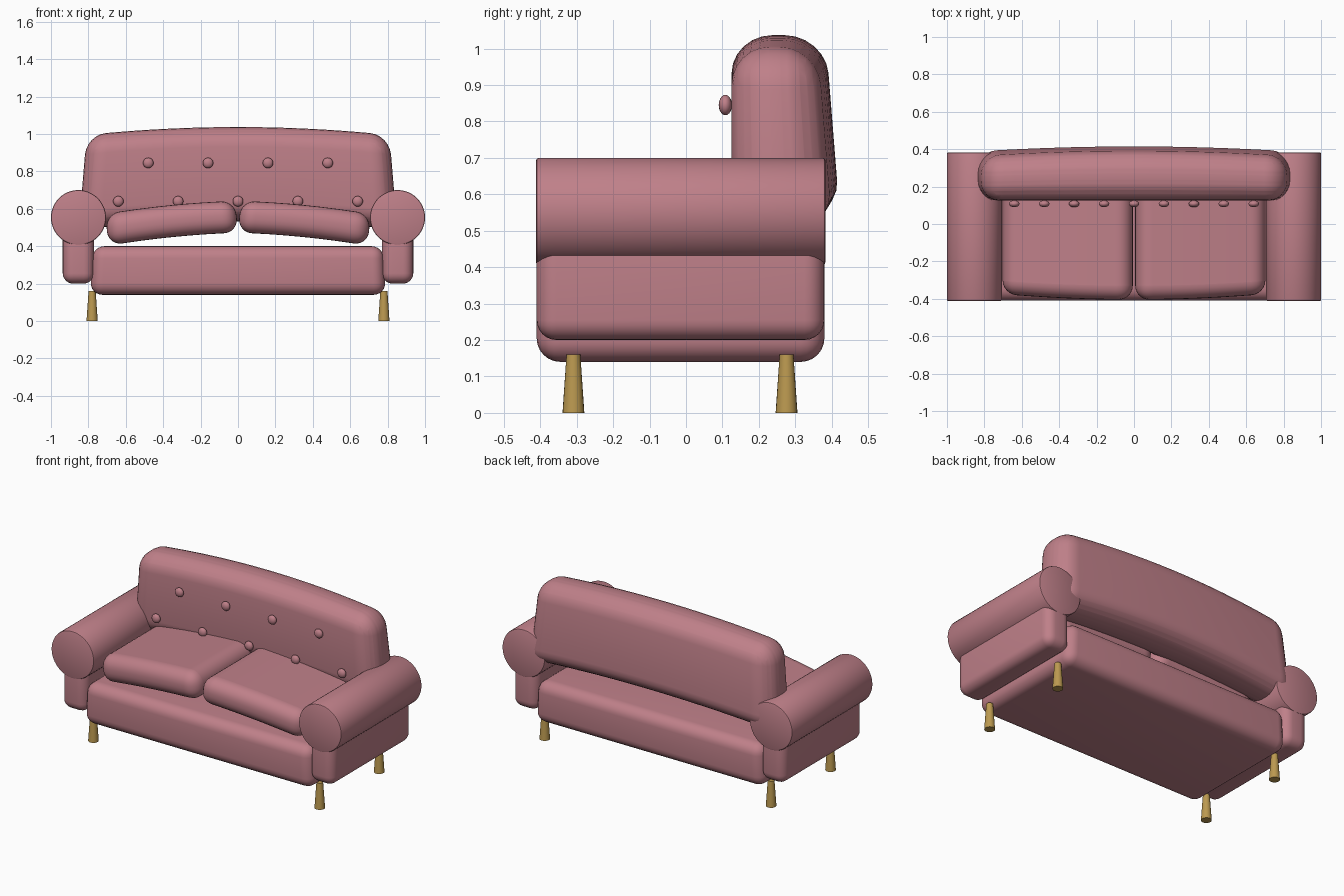
import bpy, bmesh, math
from mathutils import Vector, Matrix

if "Cube" in bpy.data.objects:
    bpy.data.objects.remove(bpy.data.objects["Cube"])


def material(name, rgb):
    m = bpy.data.materials.new(name)
    m.diffuse_color = (*rgb, 1)
    m.use_nodes = True
    m.node_tree.nodes["Principled BSDF"].inputs["Base Color"].default_value = m.diffuse_color
    return m


FABRIC = material("rose_fabric", (0.52, 0.215, 0.25))
WOOD = material("golden_wood", (0.50, 0.32, 0.08))


def finish(bm, name, mat, angle=40):
    bmesh.ops.recalc_face_normals(bm, faces=bm.faces)
    me = bpy.data.meshes.new(name)
    bm.to_mesh(me)
    bm.free()
    ob = bpy.data.objects.new(name, me)
    bpy.context.collection.objects.link(ob)
    me.materials.append(mat)
    bpy.ops.object.select_all(action='DESELECT')
    ob.select_set(True)
    bpy.context.view_layer.objects.active = ob
    bpy.ops.object.shade_smooth_by_angle(angle=math.radians(angle))
    return ob


def soft_box(name, lo, hi, radius, deform=None, cuts=0):
    """Rounded box between two corners, sliced along x and y, then reshaped."""
    lo, hi = Vector(lo), Vector(hi)
    bm = bmesh.new()
    bmesh.ops.create_cube(bm, size=1)
    for v in bm.verts:
        v.co = Vector([(lo[i] + hi[i]) / 2 + v.co[i] * (hi[i] - lo[i]) for i in range(3)])
    bmesh.ops.bevel(bm, geom=bm.edges[:], offset=radius, segments=6,
                    profile=0.5, affect='EDGES')
    for axis in range(2):
        normal = Vector((axis == 0, axis == 1, 0))
        for i in range(1, cuts):
            p = lo + (hi - lo) * i / cuts
            bmesh.ops.bisect_plane(bm, geom=bm.verts[:] + bm.edges[:] + bm.faces[:],
                                   plane_co=p, plane_no=normal, dist=1e-5)
    if deform:
        for v in bm.verts:
            v.co = deform(v.co.copy())
    return finish(bm, name, FABRIC)


def cylinder(name, r1, r2, depth, matrix, mat, sides, bevel=0):
    bm = bmesh.new()
    bmesh.ops.create_cone(bm, cap_ends=True, segments=sides, radius1=r1,
                          radius2=r2, depth=depth, matrix=matrix)
    if bevel:
        rims = [e for e in bm.edges if e.calc_face_angle(0) > 1]
        bmesh.ops.bevel(bm, geom=rims, offset=bevel, segments=2, profile=0.5,
                        affect='EDGES')
    return finish(bm, name, mat)


# Seat base
soft_box("seat_base", (-0.79, -0.41, 0.14), (0.79, 0.38, 0.40), 0.065,
         lambda c: Vector((c.x * (1 - 0.06 * (c.z - 0.14)), c.y, c.z)))


# Backrest: arched, bulging at the rear and narrower at the top
def shape_back(c):
    arch = 1 - (c.x / 0.83) ** 2
    rear = (c.y - 0.125) / 0.24
    y = c.y + rear * (0.027 * arch + 0.08 * (0.88 - c.z))
    return Vector((c.x * (1 - 0.1 * (c.z - 0.69)), y, c.z + 0.042 * arch))


soft_box("backrest", (-0.835, 0.125, 0.49), (0.835, 0.365, 0.995), 0.105, shape_back, 14)


# Seat cushions: tilted up to the middle, gently arched, front edge bowed
def shape_cushion(side):
    def shape(c):
        u = (c.x * side - 0.355) / 0.35
        z = c.z - 0.035 * u + 0.012 * (1 - u * u)
        y = c.y + 0.03 * (c.x / 0.7) ** 2 * (0.2 - c.y) / 0.6
        return Vector((c.x - side * 0.09 * (0.53 - c.z), y, z))
    return shape


for side, label in ((-1, "left"), (1, "right")):
    xs = sorted((side * 0.008, side * 0.702))
    soft_box("seat_cushion_" + label, (xs[0], -0.405, 0.437), (xs[1], 0.2, 0.607),
             0.075, shape_cushion(side), 8)
    # Arm: lower panel and rolled top
    xs = sorted((side * 0.77, side * 0.937))
    soft_box("arm_panel_" + label, (xs[0], -0.41, 0.20), (xs[1], 0.38, 0.52), 0.055)
    cylinder("arm_roll_" + label, 0.147, 0.147, 0.795,
             Matrix.Translation((side * 0.853, -0.0145, 0.553)) @ Matrix.Rotation(math.pi / 2, 4, 'X'),
             FABRIC, 48, 0.008)
    # Tapered legs
    for y, end in ((-0.309, "front"), (0.276, "back")):
        cylinder(f"leg_{end}_{label}", 0.03, 0.019, 0.16,
                 Matrix.Translation((side * 0.78, y, 0.08)), WOOD, 20)

# Tufting buttons in two staggered rows
for z, xs in ((0.845, (-0.48, -0.16, 0.16, 0.48)), (0.64, (-0.64, -0.32, 0, 0.32, 0.64))):
    for x in xs:
        bm = bmesh.new()
        bmesh.ops.create_uvsphere(bm, u_segments=16, v_segments=10, radius=0.028,
                                  matrix=Matrix.Translation((x, 0.108, z)) @ Matrix.Diagonal((1, 0.65, 1, 1)))
        finish(bm, "button", FABRIC, 60)
